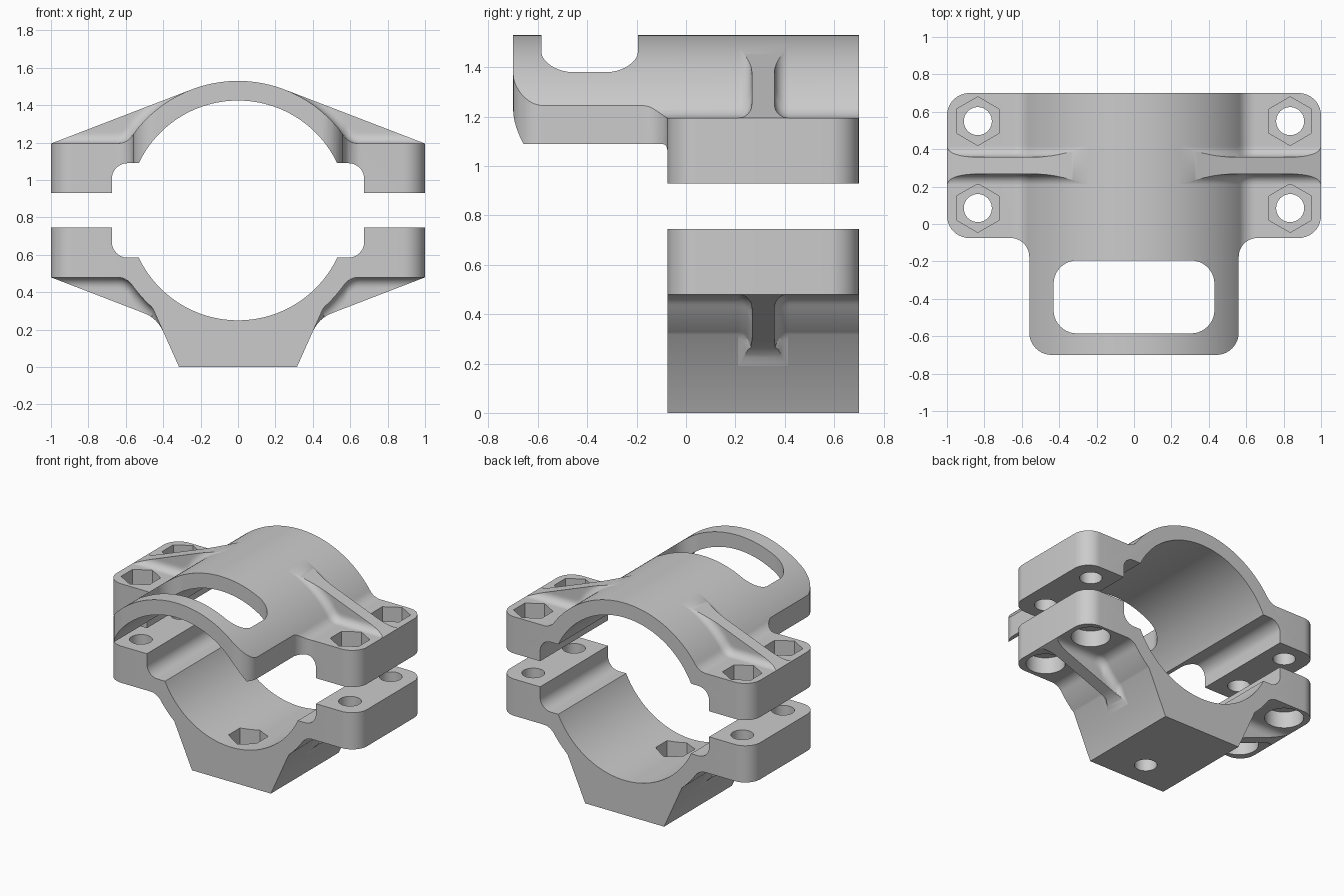
import bpy, bmesh
from math import sin, cos, radians, sqrt, pi

if "Cube" in bpy.data.objects:
    bpy.data.objects.remove(bpy.data.objects["Cube"])

C = 0.8375                      # height of the bore axis
R_IN, R_OUT = 0.5875, 0.6925


def arc(cx, cy, r, a0, a1, n=10):
    return [(cx + r * cos(radians(a0 + (a1 - a0) * i / n)),
             cy + r * sin(radians(a0 + (a1 - a0) * i / n))) for i in range(n + 1)]


def flip(pts):
    return [(x, 2 * C - z) for x, z in pts]


def full(half):
    return half + [(-x, z) for x, z in reversed(half) if x > 1e-4]


def prism(name, pts, a, b, axis='Z'):
    bm = bmesh.new()
    place = (lambda p, t: (p[0], p[1], t)) if axis == 'Z' else (lambda p, t: (p[0], t, p[1]))
    lo = [bm.verts.new(place(p, a)) for p in pts]
    hi = [bm.verts.new(place(p, b)) for p in pts]
    n = len(pts)
    bm.faces.new(lo)
    bm.faces.new(hi)
    for i in range(n):
        bm.faces.new((lo[i], lo[(i + 1) % n], hi[(i + 1) % n], hi[i]))
    bmesh.ops.recalc_face_normals(bm, faces=bm.faces)
    return finish(name, bm)


def finish(name, bm):
    me = bpy.data.meshes.new(name)
    bm.to_mesh(me)
    bm.free()
    ob = bpy.data.objects.new(name, me)
    bpy.context.collection.objects.link(ob)
    return ob


def select(ob):
    bpy.ops.object.select_all(action='DESELECT')
    ob.select_set(True)
    bpy.context.view_layer.objects.active = ob


def boolean(ob, cutter, op='DIFFERENCE'):
    m = ob.modifiers.new('cut', 'BOOLEAN')
    m.operation, m.object, m.solver = op, cutter, 'EXACT'
    select(ob)
    bpy.ops.object.modifier_apply(modifier=m.name)
    bpy.data.objects.remove(cutter)


def drill(ob, x, y, r, z0, z1, n=40):
    pts = [(x + r * sin(2 * pi * i / n), y + r * cos(2 * pi * i / n)) for i in range(n)]
    boolean(ob, prism('cutter', pts, z0, z1))


def lerp(path, x):
    path = sorted(path)
    for (x0, z0), (x1, z1) in zip(path, path[1:]):
        if x <= x1 and x1 - x0 > 1e-9:
            return z0 + (z1 - z0) * (x - x0) / (x1 - x0)
    return path[-1][1]


def rib(name, base, ridge, x0, side, up):
    """Web between the body outline and a straight ridge, with filleted flanks."""
    n, k, hw, r = 60, 12, 0.046, 0.055
    bm = bmesh.new()
    rows = []
    for i in range(n + 1):
        x = x0 + (1 - x0) * i / n
        zb, zt = lerp(base, x), lerp(ridge, x)
        h = max(0, (zt - zb) * up)
        slope = (lerp(base, x + 0.004) - lerp(base, x - 0.004)) / 0.008
        ra = r * sqrt(1 + slope * slope)
        half = []
        for j in range(k + 1):
            d = h * (j / k) ** 2
            q = max(0, 1 - d / ra)
            half.append((hw + r * (1 - sqrt(1 - q * q)), zb + up * d))
        sec = half + [(-w, z) for w, z in reversed(half)]
        rows.append([bm.verts.new((side * x, 0.3125 + w, z)) for w, z in sec])
    for a, b in zip(rows, rows[1:]):
        for j in range(len(a) - 1):
            bm.faces.new((a[j], a[j + 1], b[j + 1], b[j]))
    bmesh.ops.recalc_face_normals(bm, faces=bm.faces)
    bm.normal_update()
    if sum(f.normal.z * f.calc_area() for f in bm.faces) * up < 0:
        bmesh.ops.reverse_faces(bm, faces=bm.faces)
    return finish(name, bm)


# Shared half profiles (x, z)
inner = [(1.1, 0.93), (0.675, 0.93)] + arc(0.59, 1.005, 0.085, 0, 90) \
    + arc(0, C, R_IN, 25.45, 90, 40)
fillet = [(1.1, 1.195)] + arc(0.647, 1.295, 0.1, 270, 215.3)
outer_top = fillet + arc(0, C, R_OUT, 35.27, 90, 40)[1:]
outer_low = flip(fillet) + arc(0, C, R_OUT, -35.27, -48.7, 10)[1:] + [(0.315, 0)]

# Plan outlines (x, y)
back = arc(0.88, 0.58, 0.12, 90, 0)
front = arc(0.88, 0.045, 0.12, 0, -90)
tongue = arc(0.66, -0.175, 0.1, 90, 180) + arc(0.44, -0.58, 0.12, 0, -90)

# Upper clamp half with tongue and slot
upper = prism('upper_clamp', full(outer_top) + full(inner)[::-1], -0.8, 0.8, 'Y')
boolean(upper, prism('cutter', full(back + front + tongue), 0.5, 1.8), 'INTERSECT')
slot = arc(0.305, -0.32, 0.125, 90, 0) + arc(0.305, -0.46, 0.125, 0, -90)
boolean(upper, prism('cutter', full(slot), 1.0, 1.8))

# Lower clamp half with trapezoid foot
lower = prism('lower_clamp', full(outer_low) + full(flip(inner))[::-1], -0.8, 0.8, 'Y')
boolean(lower, prism('cutter', full(back + front), -0.3, 1.0), 'INTERSECT')

# Bolt holes, nut pockets and counterbores
for x in (-0.835, 0.835):
    for y in (0.085, 0.55):
        drill(upper, x, y, 0.075, 0.8, 1.4)
        drill(upper, x, y, 0.13, 1.08, 1.4, 6)
        drill(lower, x, y, 0.075, 0.3, 0.9)
        drill(lower, x, y, 0.13, 0.3, 0.6)
drill(lower, 0, 0.12, 0.075, -0.2, 0.5)
drill(lower, 0, 0.12, 0.13, 0.14, 0.5, 6)

# Stiffening ribs on both halves
ridge_top = [(1, 1.195), (0.2485, 1.484)]
p, q, s = (0.504, 0.289), (0.4318, 0.261), (0.4, 0.19)
bend = [tuple((1 - t) ** 2 * p[i] + 2 * t * (1 - t) * q[i] + t * t * s[i] for i in (0, 1))
        for t in [j / 10 for j in range(11)]]
ridge_low = [(1, 0.48)] + bend
parts = [upper, lower]
for side, label in ((1, 'right'), (-1, 'left')):
    parts.append(rib('upper_rib_' + label, outer_top, ridge_top, 0.2485, side, 1))
    parts.append(rib('lower_rib_' + label, outer_low, ridge_low, 0.4, side, -1))

for ob in parts:
    select(ob)
    bpy.ops.object.shade_smooth_by_angle(angle=radians(25))
